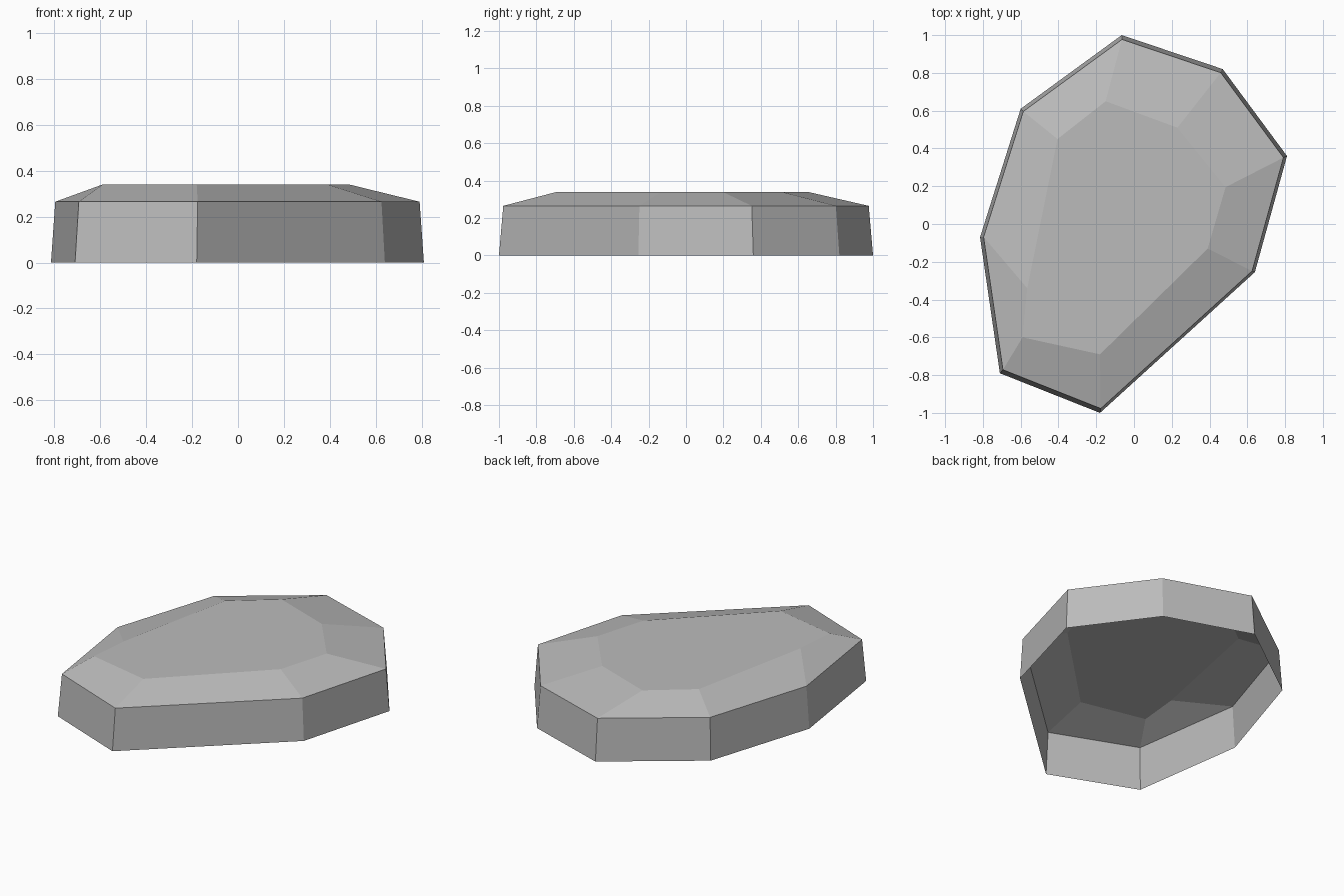
import bpy
import bmesh

cube = bpy.data.objects.get("Cube")
if cube:
    bpy.data.objects.remove(cube, do_unlink=True)

# Stone material
stone = bpy.data.materials.new("stone_grey")
stone.use_nodes = True
grey = (0.5, 0.5, 0.5, 1)
stone.diffuse_color = grey
stone.node_tree.nodes["Principled BSDF"].inputs["Base Color"].default_value = grey

# Outlines of the slab: ground edge, and the flat top inside the bevel
ground = [(-0.065, 1.0), (0.47, 0.82), (0.81, 0.36), (0.64, -0.255),
          (-0.18, -1.0), (-0.71, -0.79), (-0.815, -0.07), (-0.6, 0.61)]
plateau = [(-0.15, 0.65), (0.23, 0.51), (0.485, 0.195), (0.39, -0.13),
           (-0.18, -0.69), (-0.59, -0.6), (-0.565, -0.34), (-0.405, 0.45)]
taper = 0.977
shoulder = [(x * taper, y * taper) for x, y in ground]

# Rings joined by walls and bevel, open underneath
bm = bmesh.new()
rings = [[bm.verts.new((x, y, z)) for x, y in outline]
         for outline, z in ((ground, 0), (shoulder, 0.265), (plateau, 0.34))]
for low, high in zip(rings, rings[1:]):
    for i in range(len(low)):
        j = (i + 1) % len(low)
        bm.faces.new((low[j], low[i], high[i], high[j]))
bm.faces.new(rings[-1][::-1])
bm.normal_update()

mesh = bpy.data.meshes.new("stone_slab")
bm.to_mesh(mesh)
bm.free()
mesh.materials.append(stone)
slab = bpy.data.objects.new("stone_slab", mesh)
bpy.context.collection.objects.link(slab)
